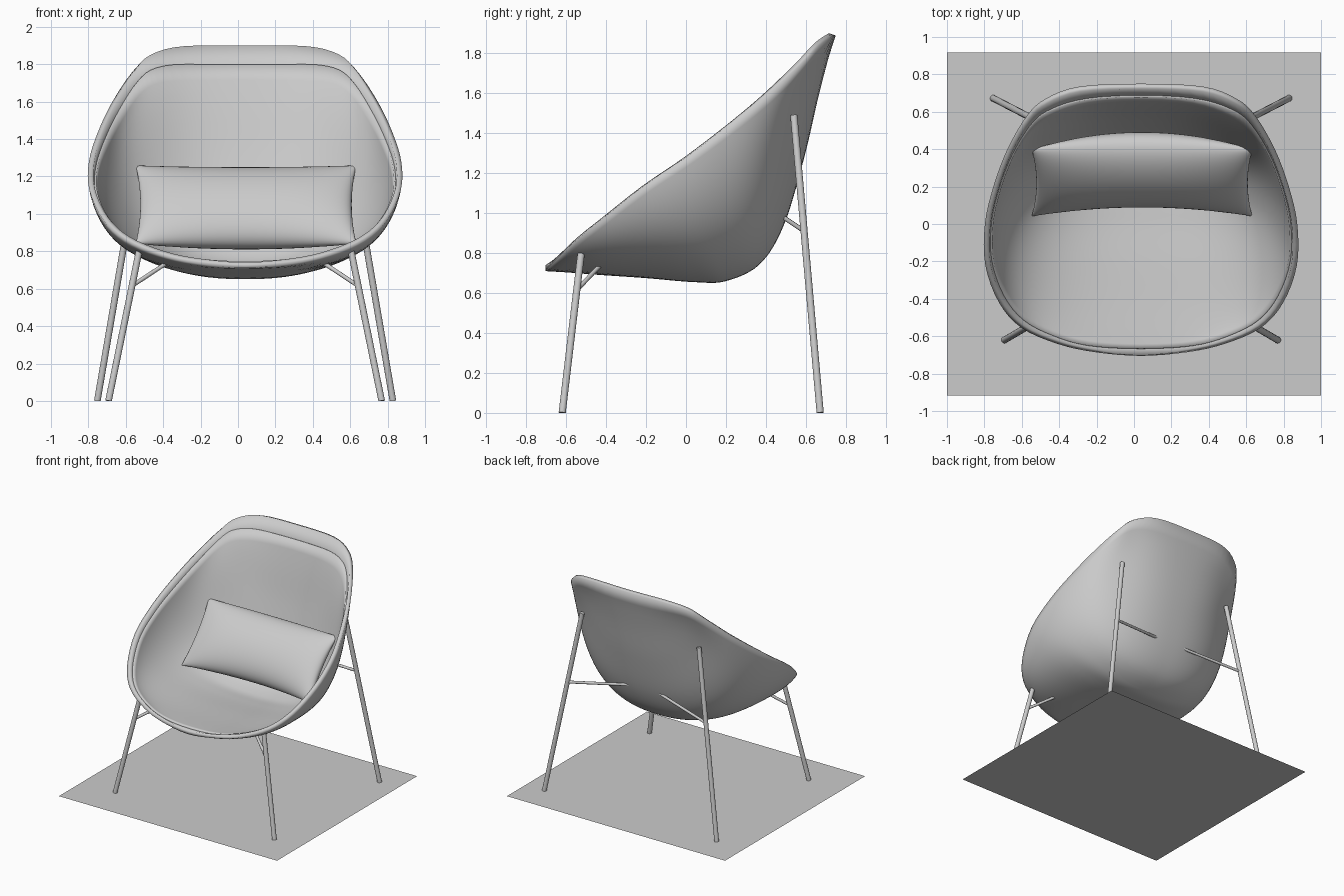
import bpy, bmesh, math
from mathutils import Vector

if "Cube" in bpy.data.objects:
    bpy.data.objects.remove(bpy.data.objects["Cube"])

CX = 0.038  # chair centre line

# Shell stations front to back: rim half width, rim y, rim z, spine y, spine z
STATIONS = [
    (0.00, -.705, .71, -.705, .71), (.25, -.685, .735, -.67, .708),
    (.45, -.64, .78, -.59, .703), (.64, -.555, .86, -.42, .69),
    (.76, -.42, .97, -.20, .675), (.833, -.22, 1.13, .04, .655),
    (.835, 0, 1.28, .20, .66), (.79, .20, 1.43, .37, .745),
    (.715, .40, 1.59, .49, .94), (.61, .58, 1.75, .59, 1.27),
    (.51, .67, 1.84, .66, 1.57), (.33, .735, 1.885, .717, 1.79),
    (0.00, .75, 1.89, .75, 1.89)]


def station(v):
    """Catmull-Rom interpolation of the stations, v in 0..1"""
    n = len(STATIONS) - 1
    f = v * n
    i = min(int(f), n - 1)
    t = f - i
    rows = [STATIONS[max(0, min(n, i + k))] for k in (-1, 0, 1, 2)]
    # half width changes sign past the tips so the rim closes smoothly
    if i == 0:
        rows[0] = (-rows[2][0],) + rows[2][1:]
    if i == n - 1:
        rows[3] = (-rows[1][0],) + rows[1][1:]
    return [.5 * (2 * b + (c - a) * t + (2 * a - 5 * b + 4 * c - d) * t * t
                  + (3 * b - a - 3 * c + d) * t ** 3) for a, b, c, d in zip(*rows)]


def shell_point(X, Y):
    """Maps the unit disc onto the bucket surface"""
    v = math.acos(max(-1, min(1, -Y))) / math.pi
    s = math.sin(math.pi * v)
    t = max(-1, min(1, X / s)) if s > 1e-5 else 0
    hw, ry, rz, py, pz = station(v)
    k = 1.45
    g = ((1 - math.cos(k * t)) / (1 - math.cos(k))) ** 1.15
    bulge = .05 * math.sin(math.pi * g) * math.exp(-((v * 12 - 9) / 1.5) ** 2)
    return (CX + hw * math.sin(k * t) / math.sin(k),
            py + (ry - py) * g - bulge, pz + (rz - pz) * g)


def finish(name, bm, angle=40):
    me = bpy.data.meshes.new(name)
    bm.to_mesh(me)
    bm.free()
    ob = bpy.data.objects.new(name, me)
    bpy.context.collection.objects.link(ob)
    bpy.ops.object.select_all(action='DESELECT')
    ob.select_set(True)
    bpy.context.view_layer.objects.active = ob
    bpy.ops.object.shade_smooth_by_angle(angle=math.radians(angle))
    return ob


def bucket(name, radius, lift, thickness, rings=28, segs=96):
    bm = bmesh.new()
    centre = bm.verts.new(shell_point(0, 0))
    prev = None
    for i in range(1, rings + 1):
        r = radius * i / rings
        ring = [bm.verts.new(shell_point(r * math.sin(a), -r * math.cos(a)))
                for a in (2 * math.pi * j / segs for j in range(segs))]
        for j in range(segs):
            k = (j + 1) % segs
            if prev:
                bm.faces.new((prev[j], ring[j], ring[k], prev[k]))
            else:
                bm.faces.new((centre, ring[j], ring[k]))
        prev = ring
    ob = finish(name, bm)
    if lift:
        d = ob.modifiers.new("lift", 'DISPLACE')
        d.strength, d.mid_level = lift, 0
    sol = ob.modifiers.new("thickness", 'SOLIDIFY')
    sol.thickness, sol.offset = thickness, 1
    return ob


def rod(name, a, b, r, side):
    """Cylinder between two points, mirrored by side about the centre line"""
    a, b = (Vector((CX + side * p[0], p[1], p[2])) for p in (a, b))
    bm = bmesh.new()
    bmesh.ops.create_cone(bm, cap_ends=True, segments=20, radius1=r, radius2=r,
                          depth=(b - a).length)
    bm.transform((b - a).to_track_quat('Z', 'Y').to_matrix().to_4x4())
    bmesh.ops.translate(bm, verts=bm.verts, vec=(a + b) / 2)
    for v in bm.verts:  # feet cut flat on the floor
        v.co.z = max(0, v.co.z)
    finish(name, bm)


# Bucket seat and its inner liner
bucket("seat_shell", 1.0, 0, .03)
bucket("seat_liner", .965, .022, .018)

# Legs and struts
for side, tag in ((-1, "left"), (1, "right")):
    rod("front_leg_" + tag, (.73, -.62, 0), (.567, -.525, .80), .018, side)
    rod("back_leg_" + tag, (.79, .672, 0), (.535, .54, 1.49), .018, side)
    rod("front_strut_" + tag, (.605, -.547, .615), (.40, -.42, .75), .011, side)
    rod("back_strut_" + tag, (.635, .592, .91), (.10, .48, .985), .011, side)

# Lumbar cushion: pinched pad leaning on the backrest
bm = bmesh.new()
N, M = 40, 24
up, out = Vector((0, .65, .76)), Vector((0, -.76, .65))
for face in (1, -1):
    grid = []
    for i in range(N + 1):
        a = -math.cos(math.pi * i / N)
        row = []
        for j in range(M + 1):
            b = -math.cos(math.pi * j / M)
            ca, cb = 1 - a * a, 1 - b * b
            p = Vector((CX + .005 + a * (.59 - .025 * cb), .22 + .07 * ca, 1.05 - .02 * ca))
            p += up * b * (.275 - .012 * ca) + out * face * .14 * (ca * cb) ** .5
            row.append(bm.verts.new(p))
        grid.append(row)
    for i in range(N):
        for j in range(M):
            q = (grid[i][j], grid[i + 1][j], grid[i + 1][j + 1], grid[i][j + 1])
            bm.faces.new(q[::face])
bmesh.ops.remove_doubles(bm, verts=bm.verts, dist=1e-5)
finish("cushion", bm, 60)

# Flat rug sheet under the chair
bm = bmesh.new()
bm.faces.new([bm.verts.new((x, y, 0)) for x, y in
              ((-1, -.917), (1, -.917), (1, .917), (-1, .917))])
finish("rug_sheet", bm)
